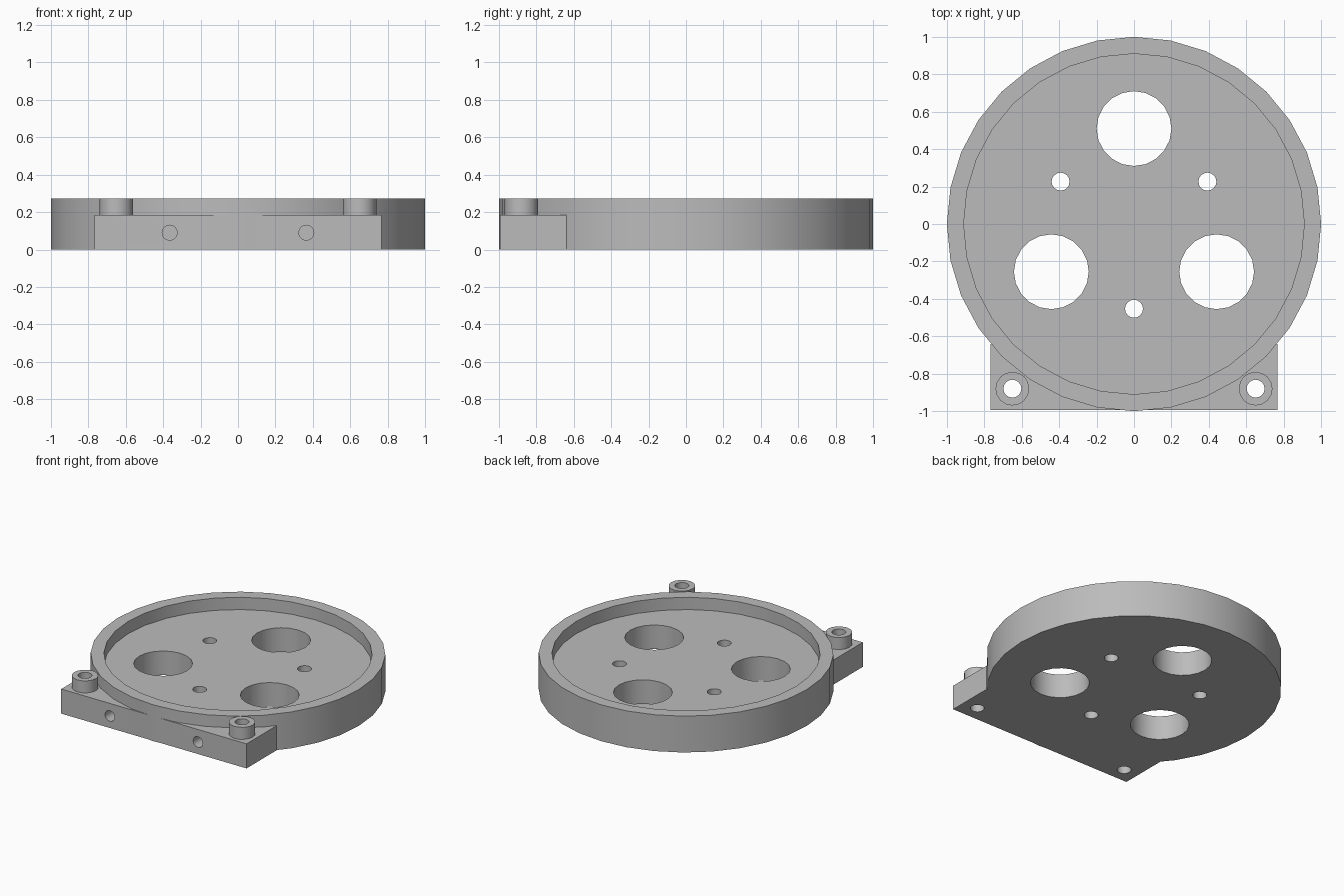
import bpy
from math import radians, sin, cos

cube = bpy.data.objects.get("Cube")
if cube:
    bpy.data.objects.remove(cube, do_unlink=True)

grey = bpy.data.materials.new("plain grey")
grey.use_nodes = True
grey.diffuse_color = (0.5, 0.5, 0.5, 1)
grey.node_tree.nodes["Principled BSDF"].inputs["Base Color"].default_value = (0.5, 0.5, 0.5, 1)

HEIGHT, FLOOR, FLANGE_TOP = 0.272, 0.18, 0.184


def cylinder(name, x, y, radius, z0, z1, sides):
    bpy.ops.mesh.primitive_cylinder_add(vertices=sides, radius=radius, depth=z1 - z0,
                                        location=(x, y, (z0 + z1) / 2))
    obj = bpy.context.object
    obj.name = name
    obj.data.materials.append(grey)
    return obj


def combine(target, other, operation):
    """Apply a boolean and throw the helper away."""
    mod = target.modifiers.new(operation.lower(), "BOOLEAN")
    mod.operation, mod.solver, mod.object = operation, "EXACT", other
    bpy.ops.object.select_all(action="DESELECT")
    bpy.context.view_layer.objects.active = target
    target.select_set(True)
    bpy.ops.object.modifier_apply(modifier=mod.name)
    bpy.data.objects.remove(other, do_unlink=True)


# Round tray body
body = cylinder("tray_body", 0, 0, 1, 0, HEIGHT, 32)

# Mounting flange along the front
bpy.ops.mesh.primitive_cube_add(size=1, location=(0, -0.8175, FLANGE_TOP / 2))
flange = bpy.context.object
flange.name = "mounting_flange"
flange.scale = (1.535, 0.355, FLANGE_TOP)
flange.data.materials.append(grey)
bpy.ops.object.transform_apply(location=False, rotation=False, scale=True)
combine(body, flange, "UNION")

# Shallow recess inside the rim
combine(body, cylinder("recess_cutter", 0, 0, 0.91, FLOOR, 0.5, 32), "DIFFERENCE")

# Screw bosses with through holes, and blind holes in the front face
for side in (-1, 1):
    x, y = side * 0.65, -0.88
    combine(body, cylinder("screw_boss", x, y, 0.09, 0.1, HEIGHT + 0.002, 16), "UNION")
    combine(body, cylinder("screw_cutter", x, y, 0.048, -0.1, 0.5, 16), "DIFFERENCE")
    drill = cylinder("front_hole_cutter", side * 0.365, -0.9, 0.04, -0.11, 0.29, 16)
    drill.rotation_euler.x = radians(90)
    combine(body, drill, "DIFFERENCE")

# Three large and three small holes through the floor
for i in range(3):
    big, small = radians(90 + 120 * i), radians(30 + 120 * i)
    combine(body, cylinder("large_cutter", 0.51 * cos(big), 0.51 * sin(big),
                           0.2, -0.1, 0.5, 20), "DIFFERENCE")
    combine(body, cylinder("small_cutter", 0.453 * cos(small), 0.453 * sin(small),
                           0.048, -0.1, 0.5, 16), "DIFFERENCE")

# Smooth round walls, sharp rims
bpy.ops.object.select_all(action="DESELECT")
bpy.context.view_layer.objects.active = body
body.select_set(True)
bpy.ops.object.shade_smooth_by_angle(angle=radians(30))
